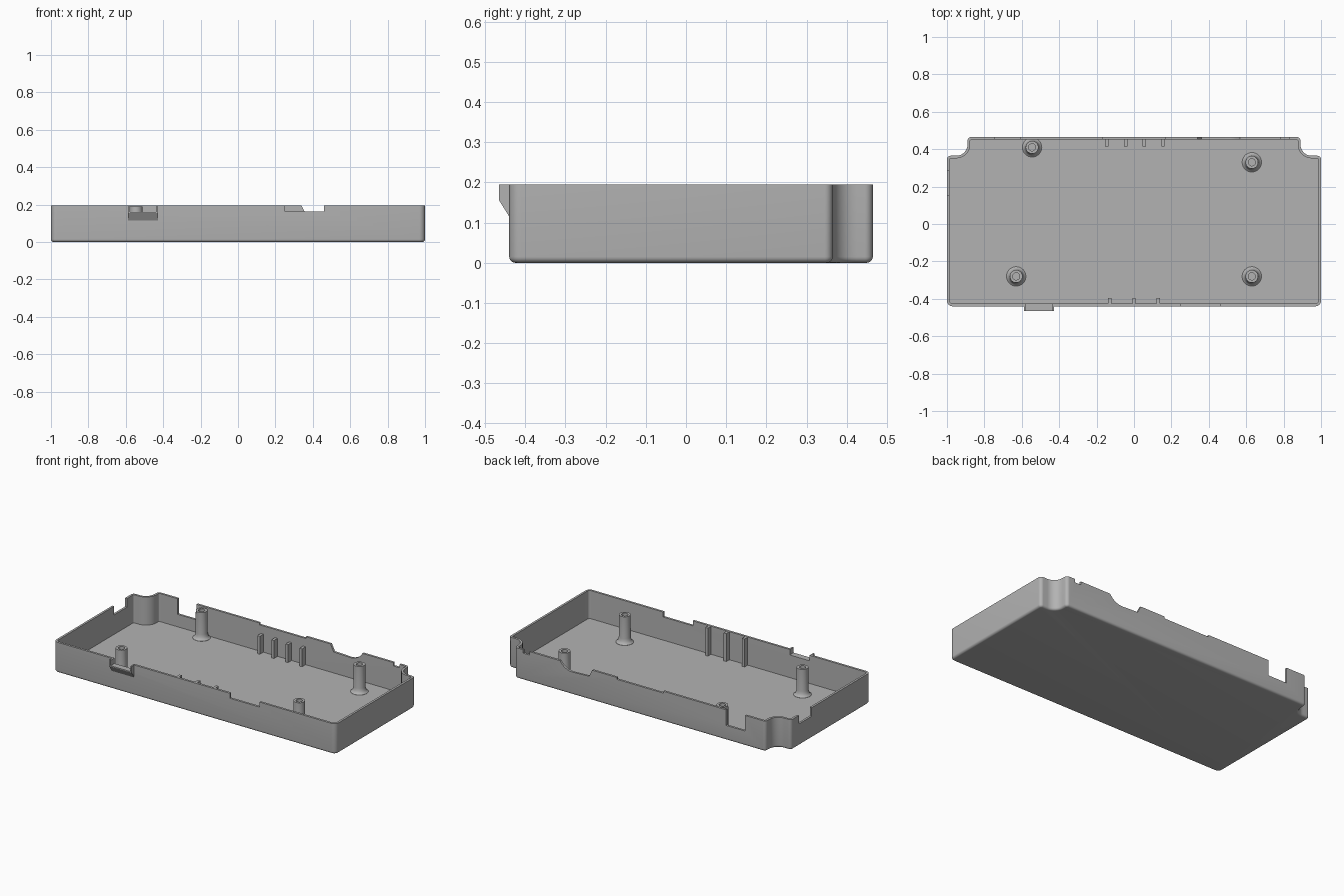
import bpy, bmesh
from math import sin, cos, pi, radians

cube = bpy.data.objects.get("Cube")
if cube:
    bpy.data.objects.remove(cube, do_unlink=True)

TOP, FLOOR, WALL = 0.195, 0.015, 0.014
FRONT, BACK = -0.44, 0.465

grey = bpy.data.materials.new("plain grey")
grey.use_nodes = True
grey.diffuse_color = (0.45, 0.45, 0.45, 1)
grey.node_tree.nodes["Principled BSDF"].inputs["Base Color"].default_value = (0.45, 0.45, 0.45, 1)


def finish(name, bm):
    bmesh.ops.recalc_face_normals(bm, faces=bm.faces)
    mesh = bpy.data.meshes.new(name)
    bm.to_mesh(mesh)
    bm.free()
    mesh.materials.append(grey)
    obj = bpy.data.objects.new(name, mesh)
    bpy.context.collection.objects.link(obj)
    return obj


def smooth(obj):
    bpy.ops.object.select_all(action="DESELECT")
    obj.select_set(True)
    bpy.context.view_layer.objects.active = obj
    bpy.ops.object.shade_smooth_by_angle(angle=radians(35))


def box(name, x0, x1, y0, y1, z0, z1):
    bm = bmesh.new()
    bmesh.ops.create_cube(bm, size=1)
    for v in bm.verts:
        v.co.x = x1 if v.co.x > 0 else x0
        v.co.y = y1 if v.co.y > 0 else y0
        v.co.z = z1 if v.co.z > 0 else z0
    return finish(name, bm)


def prism(name, points, move):
    """Extrude a closed 3D polygon along a vector."""
    bm = bmesh.new()
    face = bm.faces.new([bm.verts.new(p) for p in points])
    new = bmesh.ops.extrude_face_region(bm, geom=[face])["geom"]
    bmesh.ops.translate(bm, vec=move, verts=[g for g in new if isinstance(g, bmesh.types.BMVert)])
    return finish(name, bm)


def arc(cx, cy, r, a0, a1, n=8):
    angles = [radians(a0 + (a1 - a0) * i / n) for i in range(n + 1)]
    return [(cx + r * cos(a), cy + r * sin(a)) for a in angles]


def outline(d):
    """Tray plan with scooped back corners, moved inwards by d."""
    half = arc(0.97, FRONT + 0.03, 0.03 - d, -90, 0)
    half += arc(0.98, 0.345, 0.02 - d, 0, 90)
    half += arc(0.95, 0.425, 0.06 + d, 270, 180)
    half += arc(0.87, BACK - 0.02, 0.02 - d, 0, 90)
    return half + [(-x, y) for x, y in reversed(half)]


# Tray: stacked outlines from the rounded underside up and down into the floor
bm = bmesh.new()
R = 0.015
levels = [(R * (1 - sin(a)), R * (1 - cos(a))) for a in (pi / 2 * i / 5 for i in range(6))]
levels += [(0, TOP), (WALL, TOP), (WALL, FLOOR)]
rings = [[bm.verts.new((x, y, z)) for x, y in outline(d)] for d, z in levels]
for a, b in zip(rings, rings[1:]):
    for i in range(len(a)):
        j = (i + 1) % len(a)
        bm.faces.new((a[i], a[j], b[j], b[i]))
bm.faces.new(rings[0])
bm.faces.new(rings[-1])
tray = finish("tray", bm)

# Openings in the walls
HIGH = 0.25
y0, y1 = BACK - 0.03, BACK + 0.03
f0, f1 = FRONT - 0.03, FRONT + 0.03
cutters = [
    box("back_slot_cut", -0.745, -0.61, y0, y1, 0.095, HIGH),
    box("back_rib_relief_cut", -0.165, 0.165, y0, y1, TOP - 0.012, HIGH),
    box("back_small_cut", 0.785, 0.83, y0, y1, TOP - 0.022, HIGH),
    box("side_cut", -1.03, -0.97, 0.155, 0.285, 0.14, HIGH),
    box("front_slot_cut", 0.25, 0.46, f0, f1, 0.163, HIGH),
    box("front_port_cut", -0.577, -0.438, f0, f1, 0.16, HIGH),
]
scoop = [(0.34, HIGH), (0.34, TOP), (0.362, 0.15)] + arc(0.48, 0.245, 0.1, 270, 330, 8) + [(0.575, HIGH)]
cutters.append(prism("back_scoop_cut", [(x, y0, z) for x, z in scoop], (0, y1 - y0, 0)))
bpy.context.view_layer.objects.active = tray
for c in cutters:
    c.hide_render = True
    mod = tray.modifiers.new(c.name, "BOOLEAN")
    mod.operation = "DIFFERENCE"
    mod.solver = "EXACT"
    mod.object = c
    bpy.ops.object.modifier_apply(modifier=mod.name)
    bpy.data.objects.remove(c, do_unlink=True)
smooth(tray)

# Port shroud: sloped ledge with thin cheeks
lip = -0.465
inner = FRONT + 0.005
prism("port_ledge", [(-0.587, y, z) for y, z in
      ((inner, 0.16), (lip, 0.16), (lip, 0.155), (FRONT, 0.115), (inner, 0.115))], (0.159, 0, 0))
for side, x in (("right", -0.587), ("left", -0.438)):
    box("port_cheek_" + side, x, x + 0.01, lip, inner, 0.157, TOP)

# Screw posts with flared feet and blind holes
profile = [(0.052, FLOOR - 0.004), (0.052, FLOOR + 0.001), (0.044, 0.022), (0.038, 0.034), (0.035, 0.05),
           (0.034, 0.19), (0.019, 0.19), (0.019, 0.06), (0, 0.06)]
for n, (px, py) in enumerate(((-0.545, 0.41), (0.63, 0.33), (-0.63, -0.28), (0.63, -0.28)), 1):
    bm = bmesh.new()
    vs = [bm.verts.new((r, 0, z)) for r, z in profile]
    es = [bm.edges.new(p) for p in zip(vs, vs[1:])]
    bmesh.ops.spin(bm, geom=vs + es, cent=(0, 0, 0), axis=(0, 0, 1), angle=2 * pi, steps=32)
    bmesh.ops.remove_doubles(bm, verts=bm.verts, dist=0.0001)
    bmesh.ops.translate(bm, vec=(px, py, 0), verts=bm.verts)
    smooth(finish("screw_post_%d" % n, bm))

# Board support ribs on the inside of the walls
for i in range(4):
    x = -0.145 + 0.1 * i
    box("back_rib_%d" % (i + 1), x - 0.009, x + 0.009, 0.415, BACK - 0.008, FLOOR - 0.005, 0.13)
for i in range(3):
    x = -0.13 + 0.13 * i
    box("front_rib_%d" % (i + 1), x - 0.009, x + 0.009, FRONT + 0.008, -0.395, FLOOR - 0.005, TOP - 0.001)
